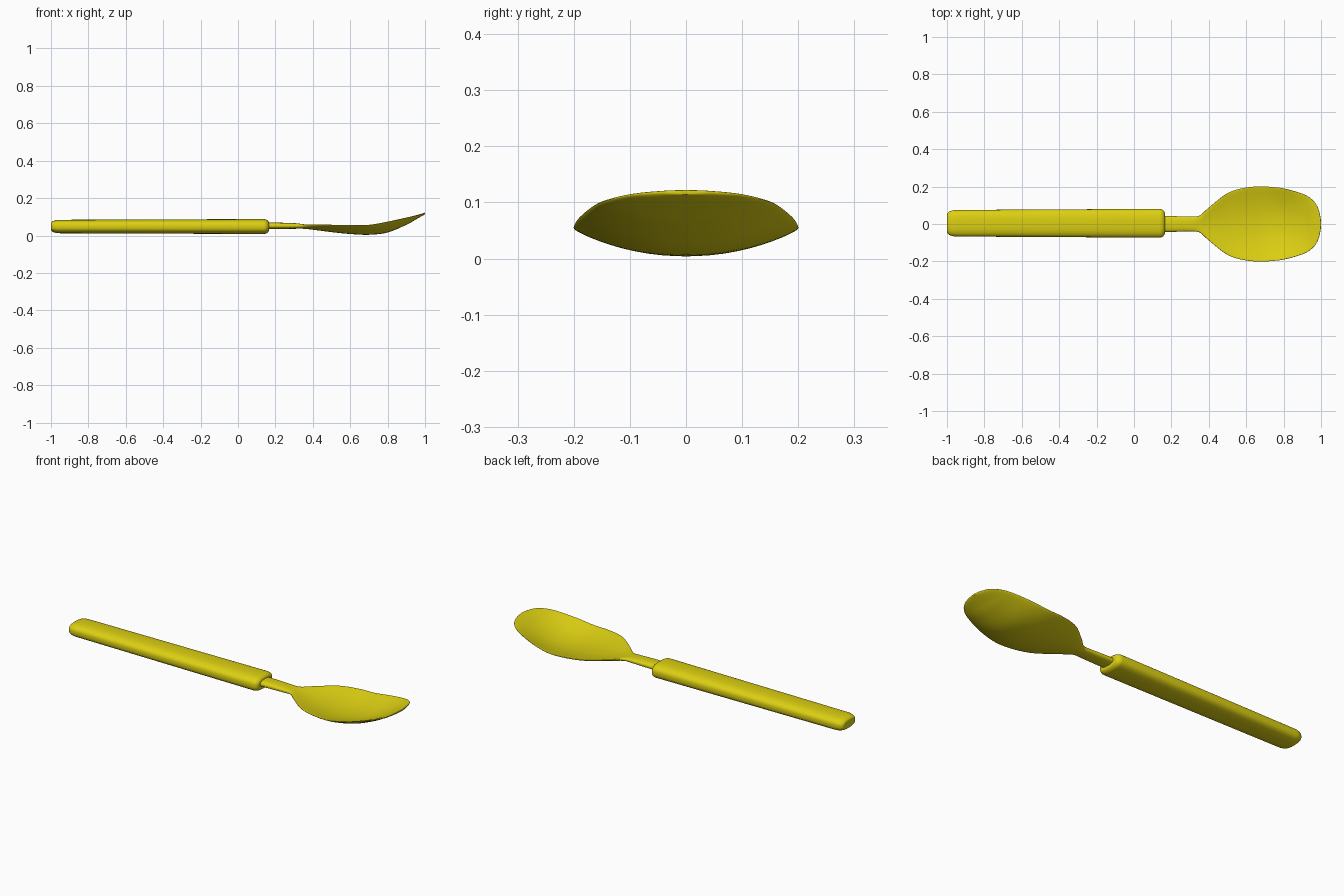
import bpy, bmesh, math

cube = bpy.data.objects.get("Cube")
if cube:
    bpy.data.objects.remove(cube, do_unlink=True)

yellow = bpy.data.materials.new("mustard_yellow")
yellow.use_nodes = True
COLOUR = (0.72, 0.63, 0.006, 1)
yellow.diffuse_color = COLOUR
yellow.node_tree.nodes["Principled BSDF"].inputs["Base Color"].default_value = COLOUR


def spow(v, e):
    return math.copysign(abs(v) ** e, v)


def smooth_stations(stations, steps):
    """Catmull-Rom interpolation through the cross-section stations."""
    pts = [stations[0]] + stations + [stations[-1]]
    out = []
    for a, b, c, d in zip(pts, pts[1:], pts[2:], pts[3:]):
        for i in range(steps):
            t = i / steps
            out.append([0.5 * (2 * q + (r - p) * t + (2 * p - 5 * q + 4 * r - s) * t**2
                               + (3 * q - p - 3 * r + s) * t**3)
                        for p, q, r, s in zip(a, b, c, d)])
    return out + [list(stations[-1])]


def loft(name, rings):
    """Skin closed rings of points and cap both ends."""
    bm = bmesh.new()
    loops = [[bm.verts.new(p) for p in ring] for ring in rings]
    n = len(loops[0])
    for a, b in zip(loops, loops[1:]):
        for i in range(n):
            j = (i + 1) % n
            bm.faces.new((a[i], a[j], b[j], b[i]))
    bm.faces.new(loops[0][::-1])
    bm.faces.new(loops[-1])
    bmesh.ops.recalc_face_normals(bm, faces=bm.faces)
    mesh = bpy.data.meshes.new(name)
    bm.to_mesh(mesh)
    bm.free()
    mesh.materials.append(yellow)
    obj = bpy.data.objects.new(name, mesh)
    bpy.context.collection.objects.link(obj)
    bpy.ops.object.select_all(action="DESELECT")
    obj.select_set(True)
    bpy.context.view_layer.objects.active = obj
    bpy.ops.object.shade_smooth_by_angle(angle=math.radians(50))
    return obj


ANGLES = [2 * math.pi * i / 48 for i in range(48)]


# Handle: rounded bar with softly rounded ends
def handle_ring(x, half_y, half_z):
    return [(x, 0.004 + half_y * spow(math.cos(a), 0.75),
             0.048 + half_z * spow(math.sin(a), 0.75)) for a in ANGLES]


handle = []
for i in range(9):
    a = math.pi / 2 * i / 8
    s, c = math.sin(a), math.cos(a)
    handle.append(handle_ring(-0.95 - 0.05 * c, 0.045 + 0.026 * s, 0.018 + 0.018 * s))
for i in range(9):
    a = math.pi / 2 * i / 8
    s, c = math.sin(a), math.cos(a)
    handle.append(handle_ring(0.135 + 0.03 * s, 0.052 + 0.025 * c, 0.020 + 0.020 * c))
loft("handle", handle)

# Neck and bowl: x, half width, centre height, rim rise, half thickness
bowl_stations = [
    (0.10, 0.042, 0.052, 0.000, 0.017),
    (0.20, 0.042, 0.052, 0.000, 0.017),
    (0.30, 0.040, 0.051, 0.001, 0.015),
    (0.35, 0.045, 0.048, 0.005, 0.012),
    (0.40, 0.088, 0.041, 0.014, 0.010),
    (0.50, 0.165, 0.027, 0.029, 0.009),
    (0.60, 0.195, 0.017, 0.038, 0.009),
    (0.70, 0.200, 0.013, 0.043, 0.009),
    (0.80, 0.190, 0.025, 0.048, 0.009),
    (0.90, 0.162, 0.065, 0.030, 0.008),
    (0.95, 0.133, 0.092, 0.014, 0.007),
    (0.98, 0.095, 0.108, 0.006, 0.006),
    (0.995, 0.048, 0.116, 0.002, 0.005),
    (1.00, 0.010, 0.118, 0.000, 0.004),
]


def bowl_ring(x, width, centre, rise, half):
    ring = []
    for a in ANGLES:
        t = spow(math.cos(a), 0.8)
        ring.append((x, width * t, centre + rise * t * t + half * spow(math.sin(a), 0.8)))
    return ring


loft("neck_and_bowl", [bowl_ring(*s) for s in smooth_stations(bowl_stations, 5)])
